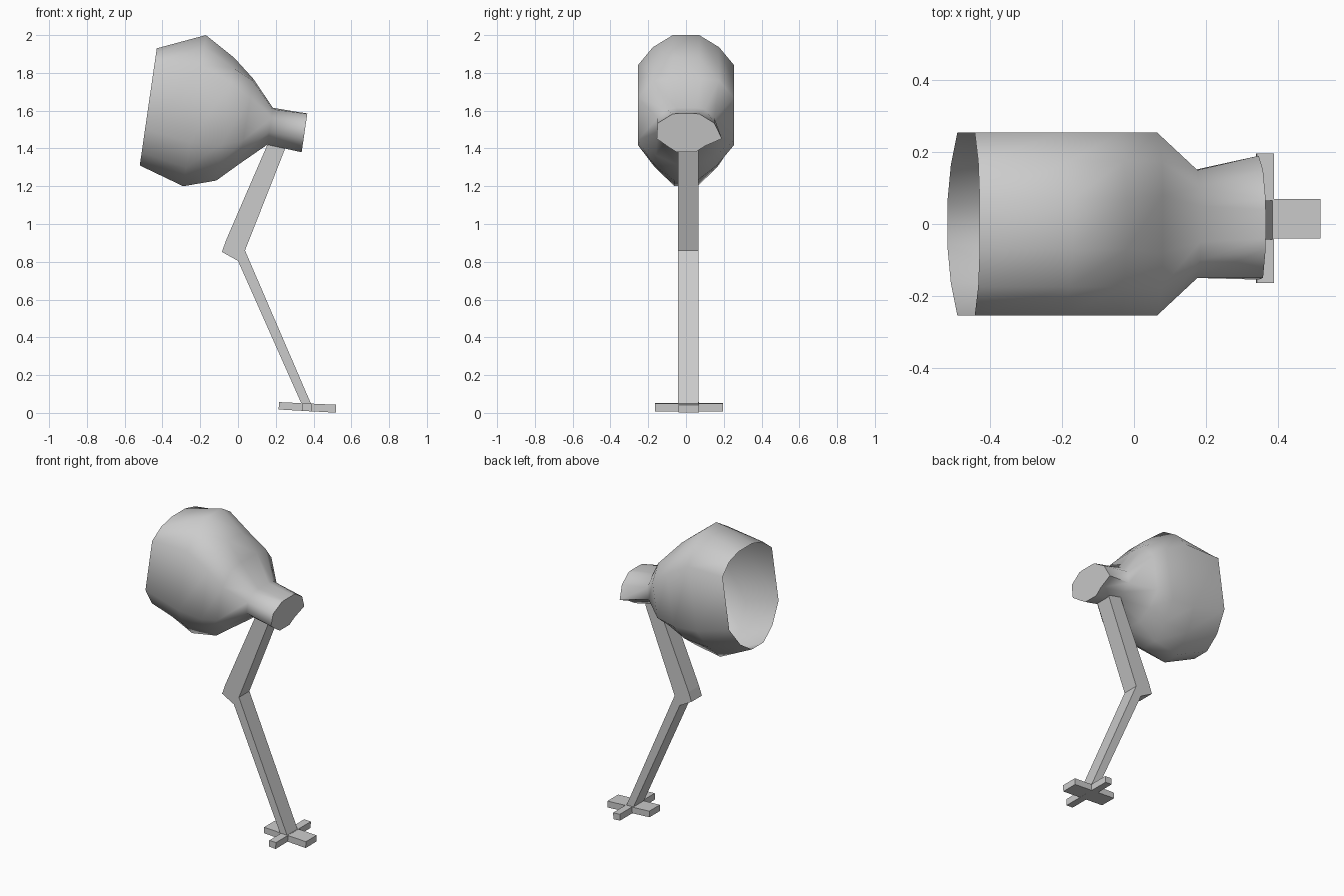
import bpy, bmesh, math

if "Cube" in bpy.data.objects:
    bpy.data.objects.remove(bpy.data.objects["Cube"])


def finish(bm, name, angle=None):
    bmesh.ops.remove_doubles(bm, verts=bm.verts, dist=0.0005)
    bmesh.ops.recalc_face_normals(bm, faces=bm.faces)
    mesh = bpy.data.meshes.new(name)
    bm.to_mesh(mesh)
    bm.free()
    obj = bpy.data.objects.new(name, mesh)
    bpy.context.collection.objects.link(obj)
    if angle:
        bpy.ops.object.select_all(action='DESELECT')
        obj.select_set(True)
        bpy.context.view_layer.objects.active = obj
        bpy.ops.object.shade_smooth_by_angle(angle=math.radians(angle))
    return obj


def extrude_profile(name, points, y0, y1):
    """Extrude an x/z outline from y0 to y1."""
    bm = bmesh.new()
    face = bm.faces.new([bm.verts.new((x, y0, z)) for x, z in points])
    ext = bmesh.ops.extrude_face_region(bm, geom=[face], use_keep_orig=True)
    for v in ext['geom']:
        if isinstance(v, bmesh.types.BMVert):
            v.co.y = y1
    return finish(bm, name)


# Half cross-sections: (y, height fraction) from top to bottom
RIM = [(.07, 1), (.175, .91), (.255, .70), (.255, -.38), (.165, -.78), (.06, -1)]
BODY = [(.07, 1), (.175, .84), (.255, .60), (.255, -.42), (.165, -.75), (.06, -1)]
TAPER = [(.08, 1), (.175, .95), (.255, .55), (.255, -.45), (.16, -.8), (.06, -1)]
NECK = [(.05, 1), (.10, .92), (.15, .45), (.15, -.3), (.10, -.7), (.05, -1)]
CAP = [(.04, 1), (.07, .98), (.15, .5), (.155, -.3), (.10, -.68), (.05, -1)]

# Lamp head: open shade tapering to a closed neck
rings = [
    ((-.43, 1.93), (-.52, 1.31), RIM),
    ((-.17, 2.00), (-.29, 1.20), BODY),
    ((-.02, 1.88), (-.115, 1.23), BODY),
    ((.08, 1.77), (.01, 1.32), TAPER),
    ((.185, 1.615), (.155, 1.42), NECK),
    ((.367, 1.585), (.337, 1.38), CAP),
]
bm = bmesh.new()
loops = []
for top, bottom, half in rings:
    section = half + [(-y, t) for y, t in reversed(half)]
    loop = []
    for y, t in section:
        f = (t + 1) / 2
        loop.append(bm.verts.new((bottom[0] + f * (top[0] - bottom[0]), y,
                                  bottom[1] + f * (top[1] - bottom[1]))))
    loops.append(loop)
loops[-1][3].co.y = 0.19  # bulge on one side of the neck end
for a, b in zip(loops, loops[1:]):
    for i in range(len(a)):
        j = (i + 1) % len(a)
        bm.faces.new((a[i], a[j], b[j], b[i]))
bm.faces.new(loops[-1])
finish(bm, "lamp_head", 58)

# Bent arm
extrude_profile("arm", [(.34, .04), (.39, .04), (.037, .86), (.25, 1.40), (.24, 1.43),
                        (.16, 1.43), (-.065, .91), (-.085, .852), (0, .805)], -.043, .065)

# Cross-shaped foot
extrude_profile("foot_long_bar", [(.215, .018), (.518, .001), (.52, .043), (.217, .057)],
                -.04, .07)
extrude_profile("foot_cross_bar", [(.34, .011), (.388, .008), (.39, .05), (.342, .052)],
                -.165, .197)
